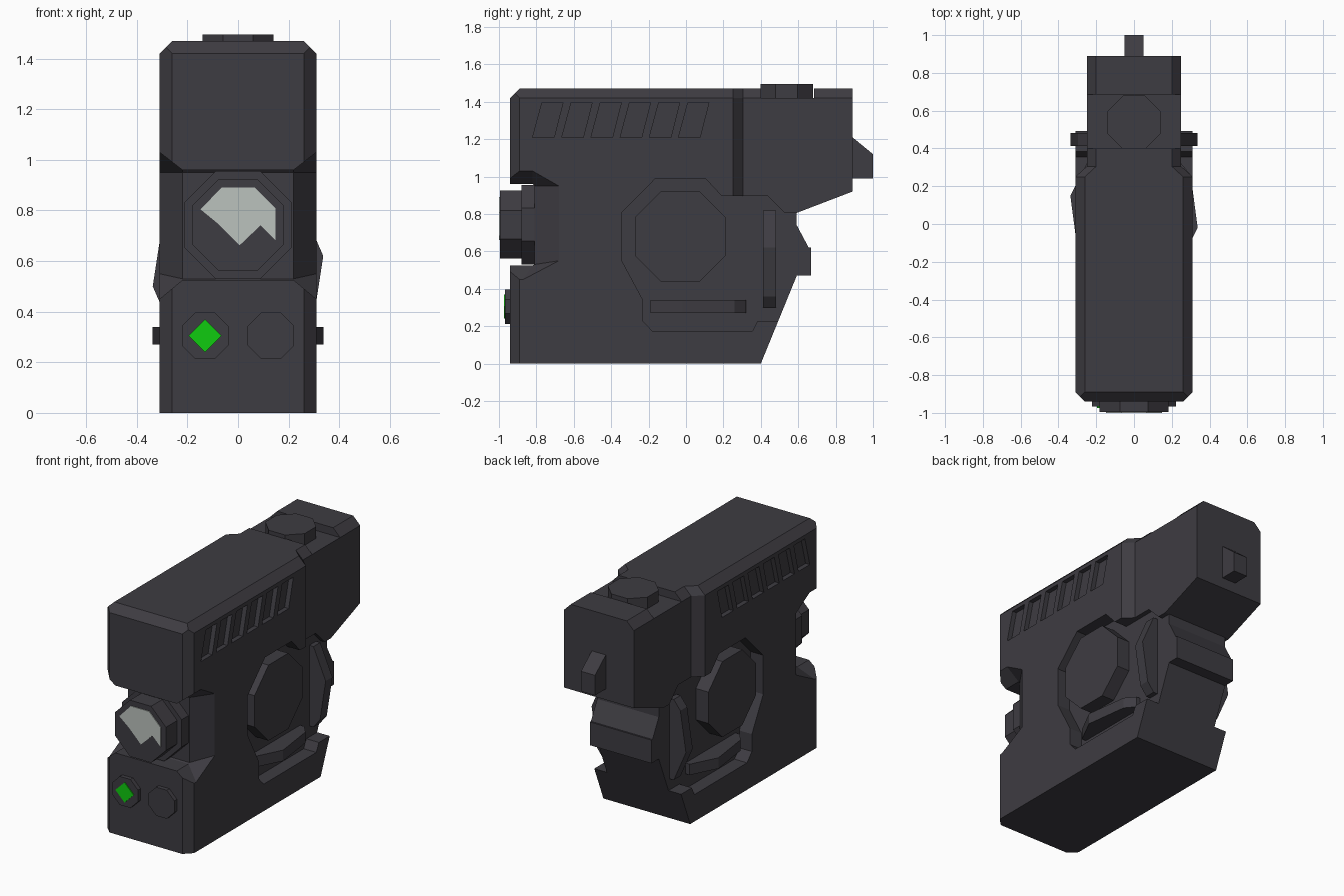
import bpy, bmesh, math
from mathutils import Vector

cube = bpy.data.objects.get("Cube")
if cube:
    bpy.data.objects.remove(cube, do_unlink=True)


def material(name, rgb):
    m = bpy.data.materials.new(name)
    m.use_nodes = True
    m.diffuse_color = (*rgb, 1)
    m.node_tree.nodes["Principled BSDF"].inputs["Base Color"].default_value = (*rgb, 1)
    return m


DARK = material("charcoal", (0.048, 0.045, 0.054))
GLASS = material("pale_glass", (0.5, 0.54, 0.51))
GREEN = material("green_light", (0.005, 0.6, 0.005))


def loft(name, rings, mat=DARK):
    """Join matching rings of points into a closed solid."""
    bm = bmesh.new()
    loops = [[bm.verts.new(p) for p in ring] for ring in rings]
    for a, b in zip(loops, loops[1:]):
        for i in range(len(a)):
            j = (i + 1) % len(a)
            bm.faces.new((a[i], a[j], b[j], b[i]))
    bm.faces.new(loops[0])
    bm.faces.new(loops[-1])
    bmesh.ops.recalc_face_normals(bm, faces=bm.faces)
    me = bpy.data.meshes.new(name)
    bm.to_mesh(me)
    bm.free()
    me.materials.append(mat)
    ob = bpy.data.objects.new(name, me)
    bpy.context.collection.objects.link(ob)
    return ob


def place(axis, p, h):
    """Put a 2D point into 3D at height h along the axis."""
    return {"x": (h, *p), "y": (p[0], h, p[1]), "z": (*p, h)}[axis]


def prism(name, axis, pts, lo, hi, mat=DARK):
    return loft(name, [[place(axis, p, h) for p in pts] for h in (lo, hi)], mat)


def octagon(centre, apothem):
    r = apothem / math.cos(math.pi / 8)
    return [(centre[0] + r * math.cos((i + 0.5) * math.pi / 4),
             centre[1] + r * math.sin((i + 0.5) * math.pi / 4)) for i in range(8)]


def rect(a, b, c, d):
    return [(a, c), (b, c), (b, d), (a, d)]


def cut(target, cutter):
    mod = target.modifiers.new(cutter.name, "BOOLEAN")
    mod.operation = "DIFFERENCE"
    mod.solver = "EXACT"
    mod.object = cutter
    cutter.hide_render = True
    bpy.context.view_layer.update()
    graph = bpy.context.evaluated_depsgraph_get()
    target.data = bpy.data.meshes.new_from_object(target.evaluated_get(graph))
    target.modifiers.clear()
    bpy.data.objects.remove(cutter, do_unlink=True)


def slice_off(target, point, normal):
    """Shave a chamfer away with a plane and cap it."""
    bm = bmesh.new()
    bm.from_mesh(target.data)
    res = bmesh.ops.bisect_plane(bm, geom=bm.verts[:] + bm.edges[:] + bm.faces[:],
                                 plane_co=point, plane_no=Vector(normal), clear_outer=True)
    edges = [e for e in res["geom_cut"] if isinstance(e, bmesh.types.BMEdge)]
    bmesh.ops.holes_fill(bm, edges=edges, sides=0)
    bmesh.ops.recalc_face_normals(bm, faces=bm.faces)
    bm.to_mesh(target.data)
    bm.free()


# Main body from its side profile
body = prism("body", "x", [
    (-0.94, 0), (0.4, 0), (0.592, 0.47), (0.667, 0.47), (0.667, 0.62), (0.656, 0.62),
    (0.592, 0.74), (0.592, 0.806), (0.89, 0.92), (0.89, 1.47), (-0.94, 1.47)], -0.31, 0.31)

# Chamfers on the front and top edges
slice_off(body, (0, -0.94, 1.42), (0, -1, 1))
for s in (1, -1):
    slice_off(body, (s * 0.26, -0.94, 0), (s, -1, 0))
    slice_off(body, (s * 0.31, 0, 1.42), (s, 0, 1))

# Narrower rear block, side recesses and vent slots
recess = [(-0.345, 0.806), (-0.165, 0.988), (0.105, 0.988), (0.19, 0.897), (0.436, 0.897),
          (0.527, 0.806), (0.9, 0.806), (0.9, 0.228), (0.383, 0.228), (0.356, 0.174),
          (-0.18, 0.174), (-0.23, 0.228), (-0.23, 0.34), (-0.345, 0.554)]
for s in (1, -1):
    rings = []
    for z, d in ((0.8, 0), (1.42, 0), (1.52, 0.1)):
        plan = [(0.43 - d, 0.14), (0.25 - d, 0.305), (0.25 - d, 1), (0.6, 1), (0.6, 0.14)]
        rings.append([(s * x, y, z) for x, y in plan])
    cut(body, loft("rear_cutter", rings))
    cut(body, prism("recess_cutter", "x", recess, s * 0.22, s * 0.5))
    for i in range(6):
        y = -0.82 + 0.156 * i
        slot = [(y, 1.21), (y + 0.115, 1.21), (y + 0.162, 1.395), (y + 0.05, 1.395)]
        cut(body, prism("slot_cutter", "x", slot, s * 0.28, s * 0.4))

# Step in the top for the cap
cut(body, prism("step_cutter", "z", rect(-0.4, 0.4, 0.4, 0.685), 1.42, 1.6))

# Front notch, flaring towards the sides
outer = [(-1.1, 1.03), (-0.82, 1.03), (-0.68, 0.95), (-0.68, 0.55), (-0.87, 0.45), (-1.1, 0.45)]
inner = [(-1.1, 0.96), (-0.82, 0.96), (-0.81, 0.95), (-0.81, 0.53), (-0.82, 0.525), (-1.1, 0.525)]
sections = ((-0.31, outer), (-0.22, inner), (0.22, inner), (0.31, outer))
rings = [[(x, y, z) for y, z in pts] for x, pts in sections]
rings.insert(0, [(-0.4, y, z) for x, y, z in rings[0]])
rings.append([(0.4, y, z) for x, y, z in rings[-1]])
cut(body, loft("notch_cutter", rings))

# Lens housing and glass
LENS = (0, 0.743)
prism("lens_base", "y", octagon(LENS, 0.213), -0.88, -0.78)
prism("lens_barrel", "y", octagon(LENS, 0.182), -0.995, -0.87)
prism("lens_glass", "y", [
    (-0.148, 0.804), (-0.065, 0.891), (0.065, 0.891), (0.148, 0.808), (0.148, 0.682),
    (0.089, 0.741), (0.006, 0.662), (-0.082, 0.75)], -1.0, -0.994, GLASS)

# Front buttons and green light
for side, x in (("right", -0.13), ("left", 0.13)):
    prism(side + "_button", "y", octagon((x, 0.305), 0.092), -0.967, -0.92)
prism("green_light", "y", [(-0.195, 0.305), (-0.13, 0.37), (-0.065, 0.305), (-0.13, 0.24)],
      -0.973, -0.966, GREEN)

# Top cap and rear nub
prism("top_cap", "z", octagon((0, 0.538), 0.141), 1.4, 1.495)
prism("rear_nub", "x", [(0.85, 0.99), (1.0, 0.99), (1.0, 1.12), (0.89, 1.21), (0.85, 1.21)],
      -0.05, 0.05)

# Side knobs and grip bars; the bars run the other way on the right side
for side, s in (("left", 1), ("right", -1)):
    prism(side + "_knob", "x", octagon((-0.03, 0.68), 0.244), s * 0.15, s * 0.31)
    flat = [(0.2, -0.19), (0.25, -0.19), (0.337, -0.02), (0.3, 0.26), (0.25, 0.32), (0.2, 0.32)]
    tall = [(0.2, 0.82), (0.25, 0.82), (0.337, 0.62), (0.297, 0.36), (0.25, 0.3), (0.2, 0.3)]
    if s < 0:
        flat = [(x, 0.13 - y) for x, y in flat]
        tall = [(x, 1.12 - z) for x, z in tall]
    prism(side + "_flat_bar", "z", [(s * x, y) for x, y in flat], 0.27, 0.34)
    prism(side + "_tall_bar", "y", [(s * x, z) for x, z in tall], 0.413, 0.482)
